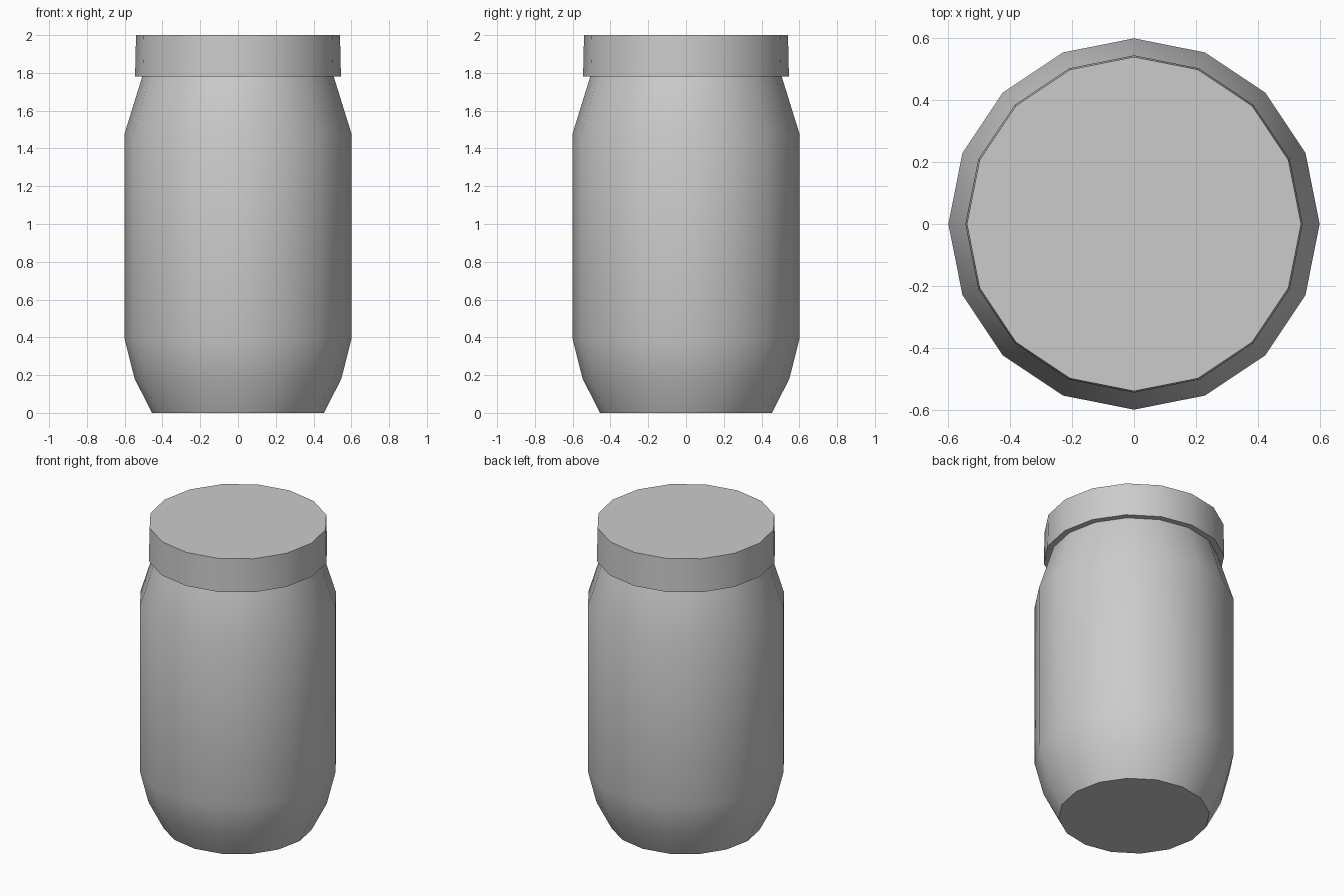
import bpy, bmesh, math

if "Cube" in bpy.data.objects:
    bpy.data.objects.remove(bpy.data.objects["Cube"])

SIDES = 16


def lathe(name, profile, cap_bottom=False, cap_top=False):
    """Revolve (radius, height) points around z into a 16-sided part."""
    bm = bmesh.new()
    rings = []
    for r, z in profile:
        rings.append([bm.verts.new((r * math.cos(2 * math.pi * i / SIDES),
                                    r * math.sin(2 * math.pi * i / SIDES), z))
                      for i in range(SIDES)])
    for low, high in zip(rings, rings[1:]):
        for i in range(SIDES):
            j = (i + 1) % SIDES
            bm.faces.new((low[i], low[j], high[j], high[i]))
    if cap_bottom:
        bm.faces.new(rings[0][::-1])
    if cap_top:
        bm.faces.new(rings[-1])
    mesh = bpy.data.meshes.new(name)
    bm.to_mesh(mesh)
    bm.free()
    obj = bpy.data.objects.new(name, mesh)
    bpy.context.collection.objects.link(obj)
    bpy.ops.object.select_all(action='DESELECT')
    bpy.context.view_layer.objects.active = obj
    obj.select_set(True)
    bpy.ops.object.shade_smooth_by_angle(angle=math.radians(35))
    return obj


# Jar body: tapered foot, straight wall, sloped shoulder
lathe("jar_body", [(0.455, 0), (0.547, 0.18), (0.60, 0.39),
                   (0.60, 1.48), (0.507, 1.78)], cap_bottom=True)

# Lid: overhanging underside, slightly tapered rim, flat top
lathe("jar_lid", [(0.507, 1.78), (0.545, 1.78), (0.54, 2.0)], cap_top=True)
